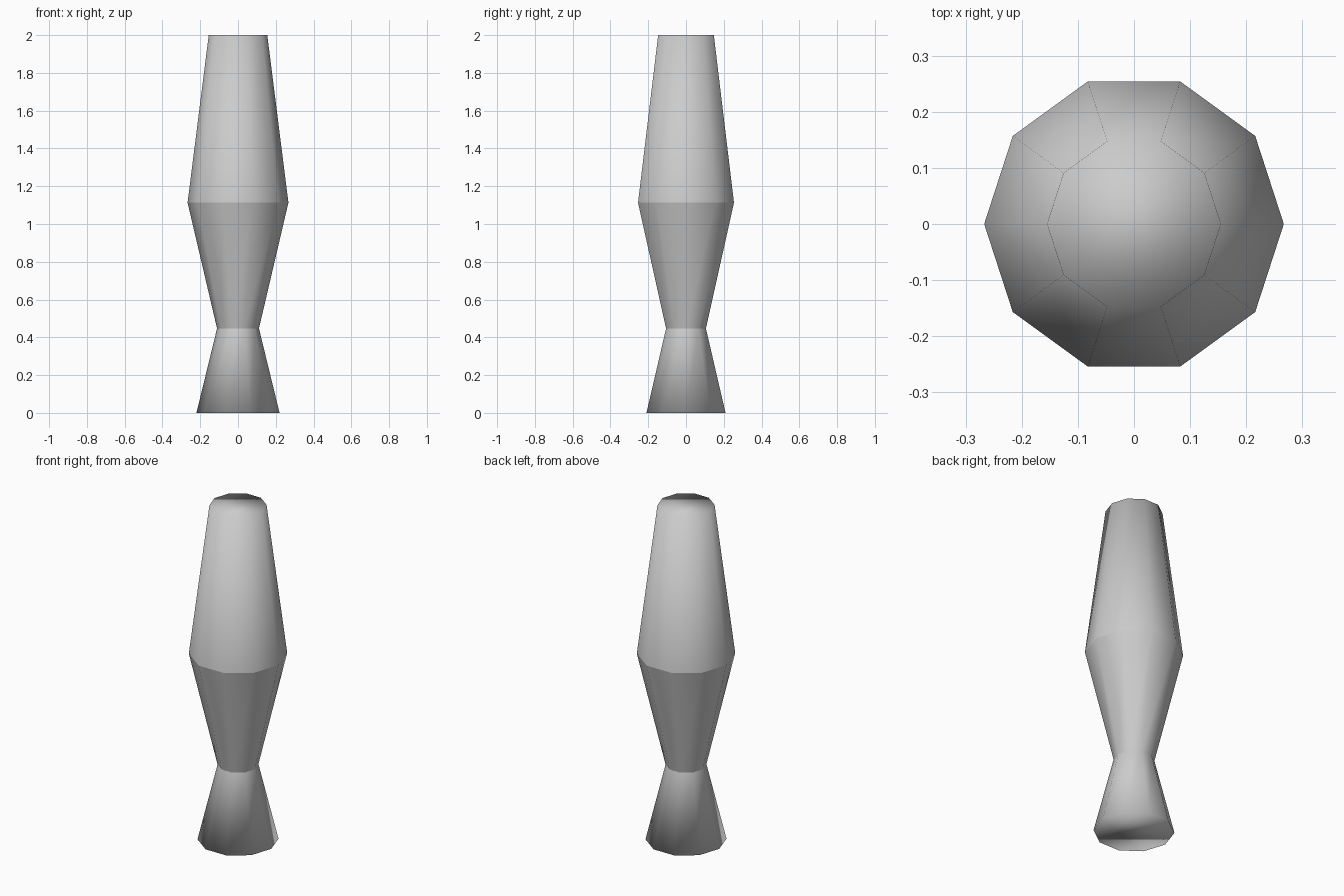
import bpy, bmesh, math

if "Cube" in bpy.data.objects:
    bpy.data.objects.remove(bpy.data.objects["Cube"])

SIDES = 10


def tier(name, z0, r0, z1, r1, cap_bottom=False, cap_top=False):
    """Ten-sided smooth-shaded tapered section, capped only where exposed."""
    bm = bmesh.new()
    rings = []
    for z, r in ((z0, r0), (z1, r1)):
        rings.append([bm.verts.new((r * math.cos(math.tau * i / SIDES),
                                    r * math.sin(math.tau * i / SIDES), z))
                      for i in range(SIDES)])
    low, high = rings
    for i in range(SIDES):
        j = (i + 1) % SIDES
        bm.faces.new((low[i], low[j], high[j], high[i]))
    if cap_bottom:
        bm.faces.new(low[::-1])
    if cap_top:
        bm.faces.new(high)
    for f in bm.faces:
        f.smooth = True
    mesh = bpy.data.meshes.new(name)
    bm.to_mesh(mesh)
    bm.free()
    obj = bpy.data.objects.new(name, mesh)
    bpy.context.collection.objects.link(obj)
    return obj


# Flared foot, widening lower body, tapering upper body
tier("flared_base", 0.0, 0.22, 0.447, 0.111, cap_bottom=True)
tier("lower_body", 0.447, 0.111, 1.113, 0.267)
tier("upper_body", 1.113, 0.267, 2.0, 0.155, cap_top=True)
